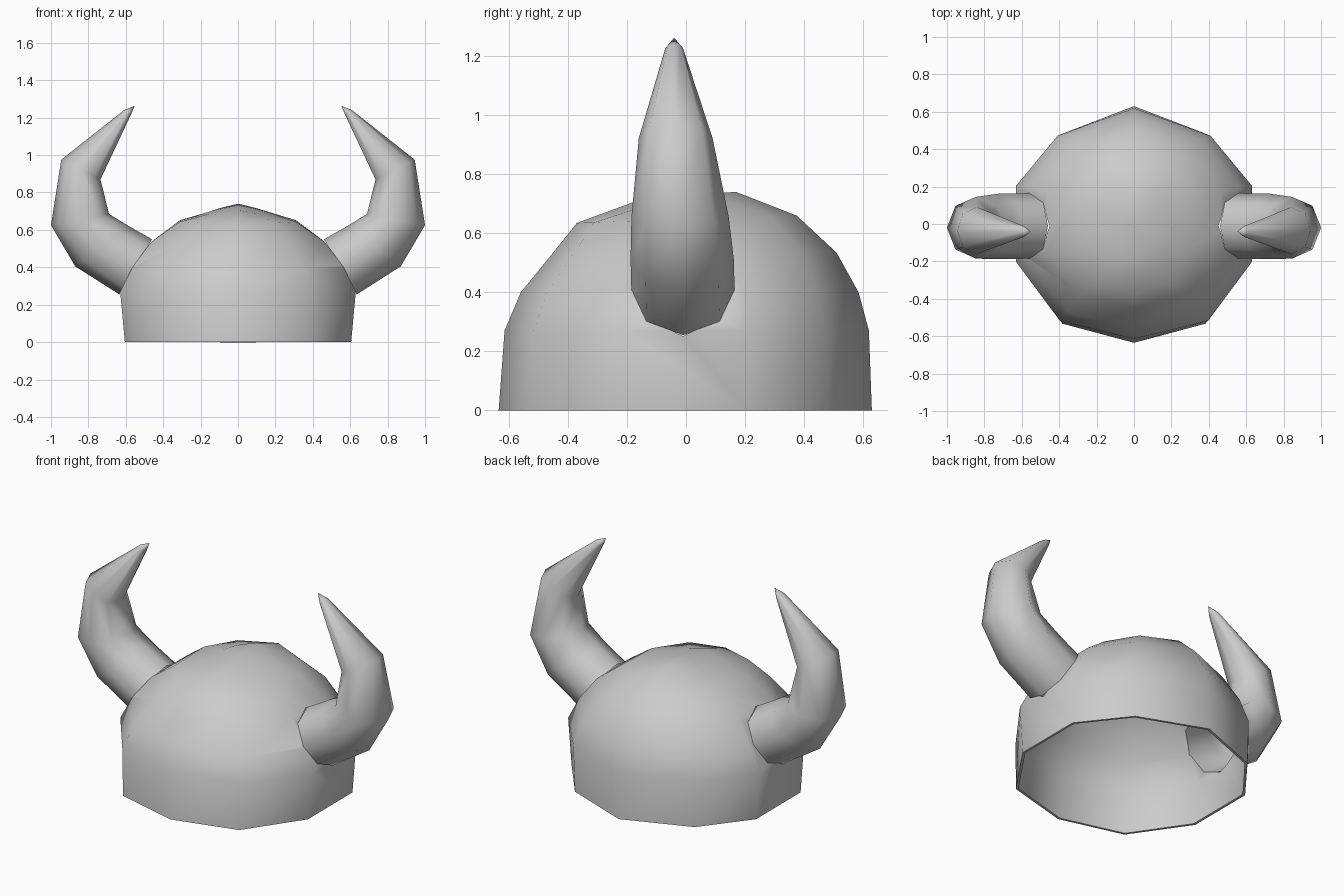
import bpy, bmesh, math
from mathutils import Vector

if "Cube" in bpy.data.objects:
    bpy.data.objects.remove(bpy.data.objects["Cube"])


def make_object(name, rings, tip=None, cap_start=False, cap_end=False):
    """Skin a list of equal-length rings, optionally closing the ends."""
    bm = bmesh.new()
    loops = [[bm.verts.new(p) for p in ring] for ring in rings]
    n = len(loops[0])
    for a, b in zip(loops, loops[1:]):
        for i in range(n):
            j = (i + 1) % n
            bm.faces.new((a[i], a[j], b[j], b[i]))
    if tip:
        t = bm.verts.new(tip)
        for i in range(n):
            bm.faces.new((loops[-1][i], loops[-1][(i + 1) % n], t))
    if cap_start:
        bm.faces.new(loops[0][::-1])
    if cap_end:
        bm.faces.new(loops[-1])
    bmesh.ops.recalc_face_normals(bm, faces=bm.faces)
    mesh = bpy.data.meshes.new(name)
    bm.to_mesh(mesh)
    bm.free()
    obj = bpy.data.objects.new(name, mesh)
    bpy.context.collection.objects.link(obj)
    return obj


def activate(obj):
    bpy.ops.object.select_all(action='DESELECT')
    obj.select_set(True)
    bpy.context.view_layer.objects.active = obj


# Ten-sided helmet outline in unit scale
half = [(0.63, -0.84), (1, -0.33), (1, 0.33), (0.65, 0.76)]
outline = [(0, -1)] + half + [(0, 1)] + [(-x, y) for x, y in reversed(half)]


def dome_ring(hx, front, back, z_front, z_back, drop=0):
    pts = []
    for x, y in outline:
        t = (y + 1) / 2
        pts.append((x * hx, y * (back if y > 0 else front),
                    z_front + (z_back - z_front) * t - drop * abs(x)))
    return pts


# Helmet dome: half width, front depth, back depth, front z, back z
dome = make_object("helmet_dome", [
    dome_ring(0.605, 0.635, 0.63, 0, 0),
    dome_ring(0.63, 0.615, 0.62, 0.27, 0.27),
    dome_ring(0.565, 0.56, 0.585, 0.40, 0.40),
    dome_ring(0.465, 0.45, 0.51, 0.535, 0.535),
    dome_ring(0.31, 0.37, 0.375, 0.635, 0.66),
    dome_ring(0.15, 0.18, 0.17, 0.705, 0.74, 0.03),
], tip=(0, 0, 0.732))
shell = dome.modifiers.new("shell", 'SOLIDIFY')
shell.thickness = 0.015
shell.offset = -1

# Horn rings: inner (x, z), outer (x, z), y centre, y half width
horn_rings = [
    ((0.46, 0.55), (0.635, 0.255), -0.01, 0.175),
    ((0.58, 0.618), (0.87, 0.405), -0.013, 0.175),
    ((0.69, 0.685), (1.0, 0.625), -0.02, 0.165),
    ((0.735, 0.87), (0.945, 0.975), -0.035, 0.125),
    ((0.573, 1.215), (0.61, 1.24), -0.04, 0.03),
]


def horn_ring(inner, outer, yc, hw, side):
    pts = []
    for k in range(8):
        a = k * math.pi / 4
        t = (1 - math.cos(a)) / 2
        pts.append(Vector((side * (outer[0] + (inner[0] - outer[0]) * t),
                           yc + hw * math.sin(a),
                           outer[1] + (inner[1] - outer[1]) * t)))
    return pts


horns, cutters = [], []
for side, label in ((1, "right"), (-1, "left")):
    rings = [horn_ring(*r, side) for r in horn_rings]
    horns.append(make_object(label + "_horn", rings, tip=(side * 0.553, -0.04, 1.263)))
    # Opening through the shell behind each horn
    push = Vector((side * 0.86, 0, 0.51)) * 0.1
    cut = make_object(label + "_cutter", [[p - push for p in rings[0]],
                                          [p + push for p in rings[0]]],
                      cap_start=True, cap_end=True)
    cut.hide_render = True
    cutters.append(cut)
    mod = dome.modifiers.new(label + "_hole", 'BOOLEAN')
    mod.operation = 'DIFFERENCE'
    mod.solver = 'EXACT'
    mod.object = cut

# Apply the shell and holes, then drop the cutters
activate(dome)
for name in [m.name for m in dome.modifiers]:
    bpy.ops.object.modifier_apply(modifier=name)
for cut in cutters:
    bpy.data.objects.remove(cut, do_unlink=True)

# Smooth shading with crisp rims
for obj, angle in [(dome, 50)] + [(h, 60) for h in horns]:
    activate(obj)
    bpy.ops.object.shade_smooth_by_angle(angle=math.radians(angle))
